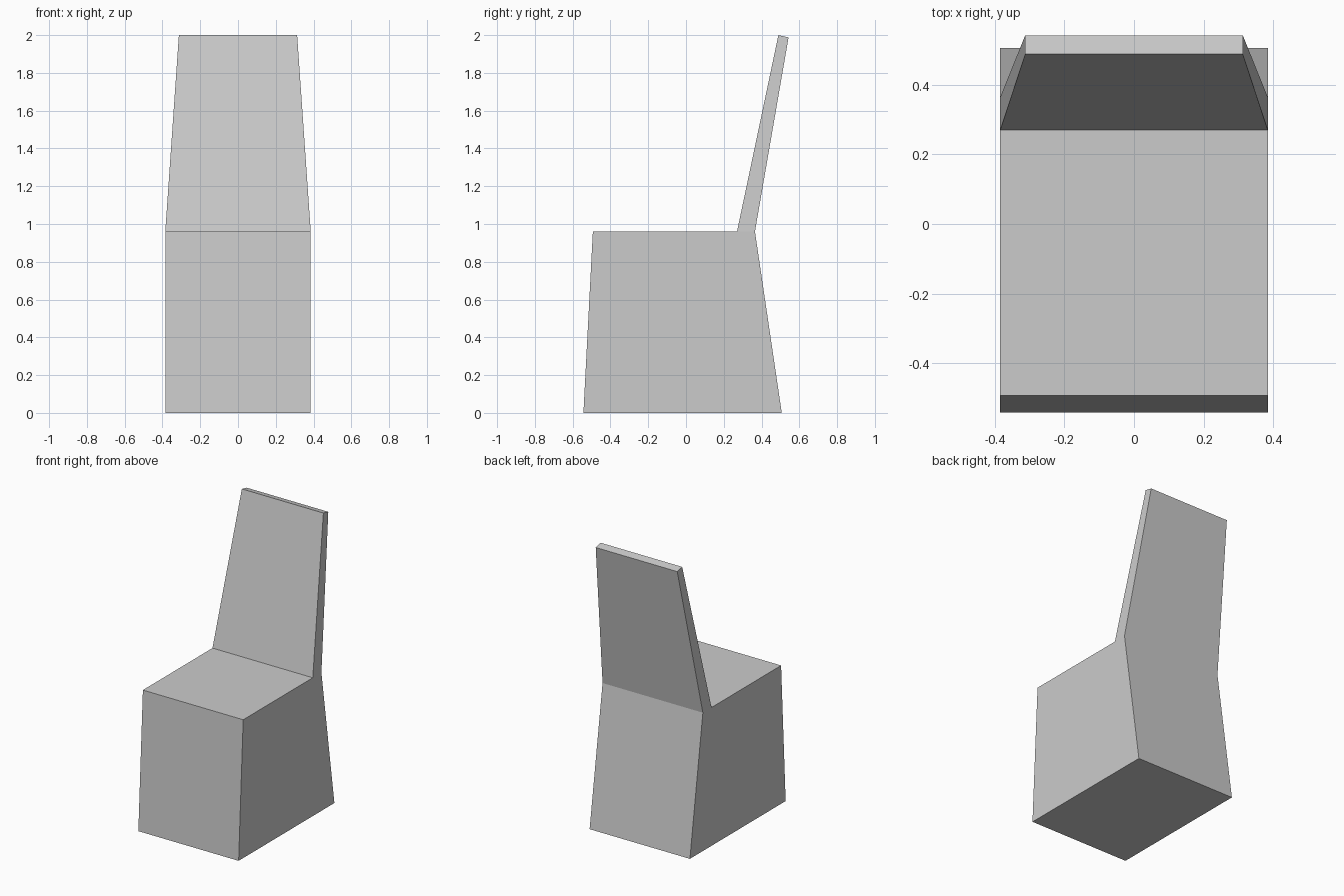
import bpy
import bmesh

cube = bpy.data.objects.get("Cube")
if cube:
    bpy.data.objects.remove(cube, do_unlink=True)

HALF_WIDTH = 0.385
TOP_HALF_WIDTH = 0.313
SEAT_Z = 0.96

# Fabric colour
fabric = bpy.data.materials.new("grey_fabric")
fabric.use_nodes = True
colour = (0.6, 0.6, 0.6, 1)
fabric.diffuse_color = colour
fabric.node_tree.nodes["Principled BSDF"].inputs["Base Color"].default_value = colour

bm = bmesh.new()


def row(y, z, half_width=HALF_WIDTH):
    """Pair of mirrored points across the chair."""
    return [bm.verts.new((side * half_width, y, z)) for side in (-1, 1)]


# Draped seat block, wider at the floor
front_floor = row(-0.543, 0)
back_floor = row(0.507, 0)
front_seat = row(-0.493, SEAT_Z)
inner_seat = row(0.27, SEAT_Z)
back_seat = row(0.365, SEAT_Z)

# Reclined, tapering backrest
back_top = row(0.543, 1.988, TOP_HALF_WIDTH)
front_top = row(0.489, 2.0, TOP_HALF_WIDTH)

# Skin across the width, following the side outline
outline = [front_floor, back_floor, back_seat, back_top,
           front_top, inner_seat, front_seat]
for a, b in zip(outline, outline[1:] + outline[:1]):
    bm.faces.new((a[0], a[1], b[1], b[0]))

# Side panels of the seat block and the backrest
for i in (0, 1):
    bm.faces.new([r[i] for r in (front_floor, back_floor, back_seat, inner_seat, front_seat)])
    bm.faces.new([r[i] for r in (inner_seat, back_seat, back_top, front_top)])

bmesh.ops.recalc_face_normals(bm, faces=bm.faces[:])
mesh = bpy.data.meshes.new("covered_chair")
bm.to_mesh(mesh)
bm.free()
mesh.materials.append(fabric)
chair = bpy.data.objects.new("covered_chair", mesh)
bpy.context.collection.objects.link(chair)
